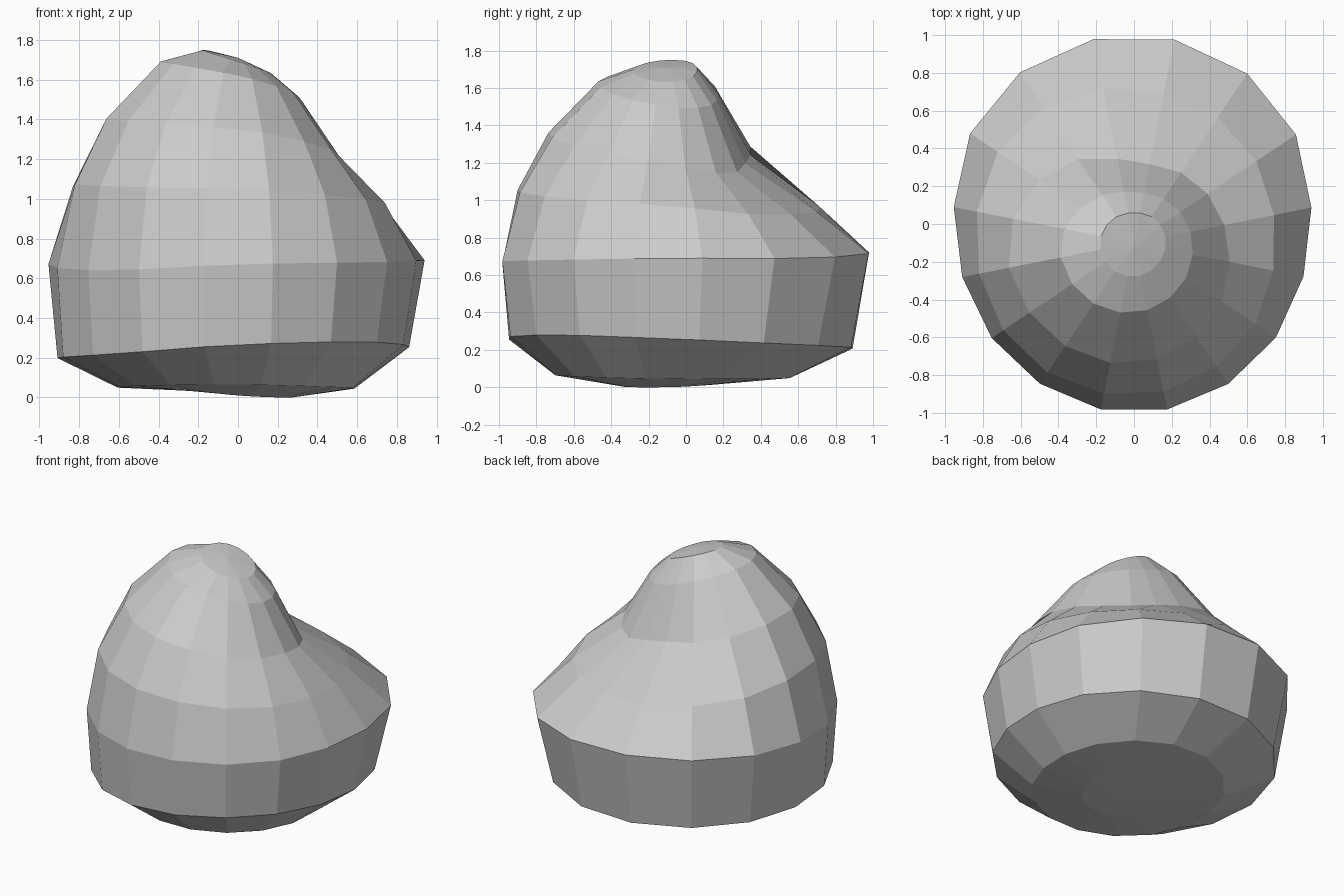
import bpy, bmesh, math

SIDES = 16
CX, CY = 0.0, -0.10   # axis that all rings radiate from

# Each ring: radii, then heights, in 8 directions (E NE N NW W SW S SE)
RINGS = [
    ((.28, .28, .27, .29, .31, .29, .26, .27), (0, .01, .02, .03, .04, .03, .01, 0)),
    ((.59, .63, .67, .65, .61, .61, .61, .59), (.045, .045, .05, .05, .05, .06, .065, .055)),
    ((.86, .95, 1.01, .98, .91, .87, .86, .84), (.26, .23, .21, .20, .20, .22, .265, .28)),
    ((.93, 1.06, 1.10, 1.07, .945, .90, .90, .90), (.69, .69, .72, .71, .66, .64, .67, .68)),
    ((.75, .79, .82, .87, .84, .83, .81, .78), (.97, .92, .95, 1.01, 1.07, 1.06, 1.05, 1.01)),
    ((.50, .46, .43, .57, .67, .66, .64, .58), (1.20, 1.14, 1.22, 1.31, 1.40, 1.38, 1.35, 1.27)),
    ((.31, .29, .27, .32, .39, .39, .37, .34), (1.50, 1.50, 1.55, 1.63, 1.69, 1.67, 1.62, 1.55)),
    ((.17, .17, .16, .17, .18, .18, .18, .17), (1.63, 1.65, 1.70, 1.74, 1.75, 1.73, 1.69, 1.65)),
]


def sample(vals, angle):
    """Smooth periodic interpolation around the ring."""
    f = angle / (math.pi / 4)
    i = int(math.floor(f))
    t = f - i
    a, b, c, d = (vals[(i + k) % 8] for k in (-1, 0, 1, 2))
    return b + 0.5 * t * (c - a + t * (2*a - 5*b + 4*c - d + t * (3*(b - c) + d - a)))


bm = bmesh.new()
loops = []
for radii, heights in RINGS:
    ring = []
    for k in range(SIDES):
        a = (k + 0.5) * 2 * math.pi / SIDES
        r = sample(radii, a)
        ring.append(bm.verts.new((CX + r * math.cos(a), CY + r * math.sin(a),
                                  max(0, sample(heights, a)))))
    loops.append(ring)

# Faceted walls between rings
for lo, hi in zip(loops, loops[1:]):
    for k in range(SIDES):
        n = (k + 1) % SIDES
        bm.faces.new((lo[k], lo[n], hi[n], hi[k]))

# Pole fans closing bottom and peak
bottom = bm.verts.new((CX, CY, 0.01))
peak = bm.verts.new((CX, CY - 0.02, 1.71))
for k in range(SIDES):
    n = (k + 1) % SIDES
    bm.faces.new((bottom, loops[0][n], loops[0][k]))
    bm.faces.new((peak, loops[-1][k], loops[-1][n]))

bmesh.ops.recalc_face_normals(bm, faces=bm.faces[:])
mesh = bpy.data.meshes.new("boulder")
bm.to_mesh(mesh)
bm.free()
bpy.context.collection.objects.link(bpy.data.objects.new("boulder", mesh))
